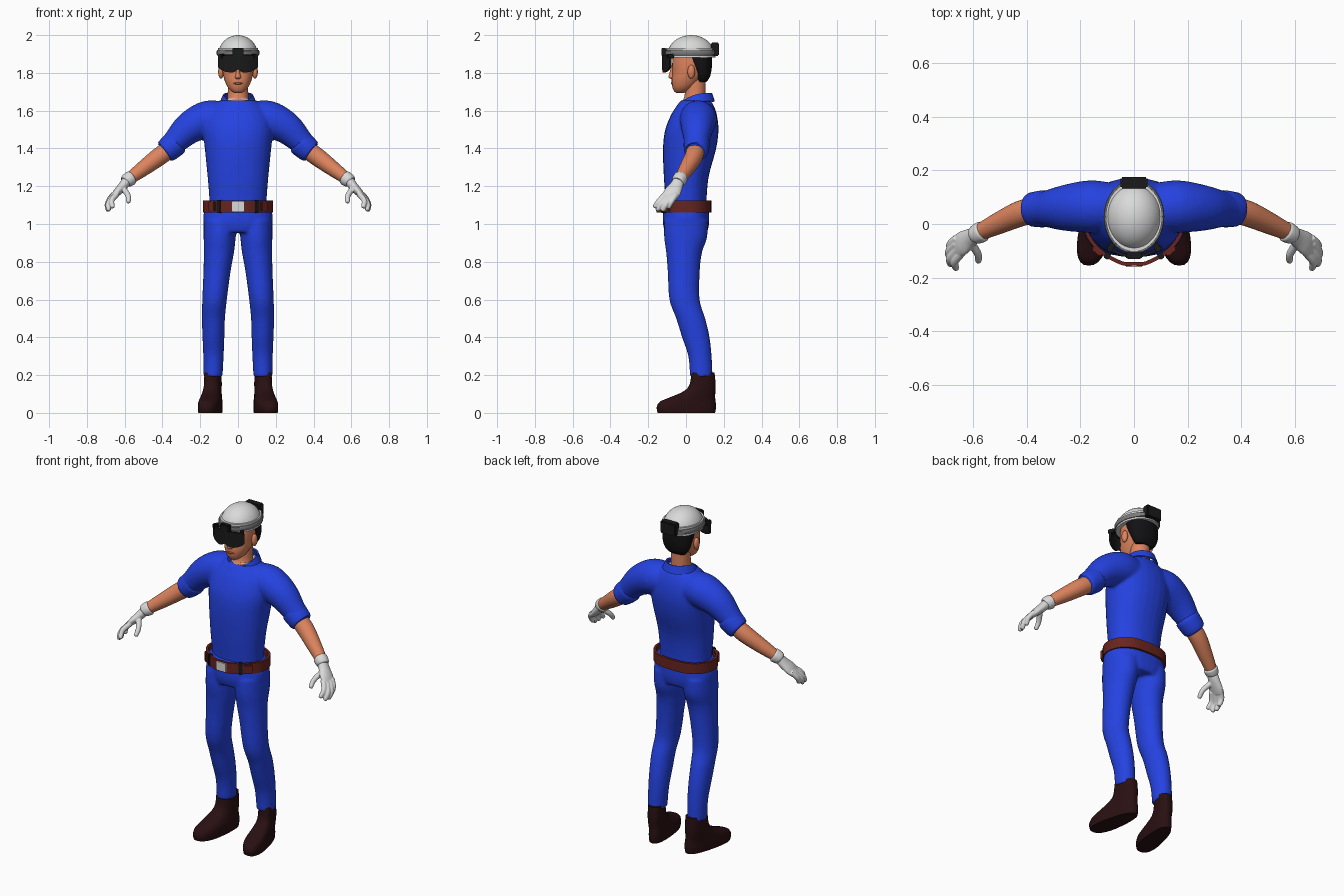
import bpy, bmesh, math
from mathutils import Vector, Matrix

if "Cube" in bpy.data.objects:
    bpy.data.objects.remove(bpy.data.objects["Cube"])


def colour(name, r, g, b):
    m = bpy.data.materials.new(name)
    m.diffuse_color = (r, g, b, 1)
    m.use_nodes = True
    m.node_tree.nodes["Principled BSDF"].inputs["Base Color"].default_value = m.diffuse_color
    return m


BLUE = colour("blue cloth", 0.018, 0.055, 0.75)
SKIN = colour("skin", 0.72, 0.23, 0.11)
WHITE = colour("white", 0.7, 0.7, 0.7)
BROWN = colour("belt leather", 0.14, 0.018, 0.013)
BOOT = colour("dark boot leather", 0.022, 0.005, 0.006)
BLACK = colour("black plastic", 0.01, 0.01, 0.01)
HAIR = colour("black hair", 0.006, 0.006, 0.007)
GREY = colour("grey band", 0.2, 0.2, 0.2)
LIP = colour("lips", 0.45, 0.12, 0.07)


def finish(name, bm, mat, voxel=None, solid=0.0, angle=40, smooth_steps=3):
    """Turn a bmesh into a shaded object, with optional remesh or thickness."""
    bmesh.ops.recalc_face_normals(bm, faces=bm.faces[:])
    me = bpy.data.meshes.new(name)
    bm.to_mesh(me)
    bm.free()
    ob = bpy.data.objects.new(name, me)
    bpy.context.collection.objects.link(ob)
    if voxel:
        r = ob.modifiers.new("union", 'REMESH')
        r.mode, r.voxel_size = 'VOXEL', voxel
        s = ob.modifiers.new("soften", 'SMOOTH')
        s.factor, s.iterations = 0.5, smooth_steps
    if solid:
        s = ob.modifiers.new("thickness", 'SOLIDIFY')
        s.thickness, s.offset = solid, 0
    if ob.modifiers:
        dg = bpy.context.evaluated_depsgraph_get()
        new = bpy.data.meshes.new_from_object(ob.evaluated_get(dg))
        ob.modifiers.clear()
        ob.data = new
        new.name = name
    me = ob.data
    me.materials.clear()
    me.materials.append(mat)
    for p in me.polygons:
        p.use_smooth = True
        p.material_index = 0
    me.set_sharp_from_angle(angle=math.radians(angle))
    return ob


def spline(rows, steps):
    """Catmull-Rom interpolation of the cross-section rows."""
    out, n = [], len(rows)
    for i in range(n - 1):
        a, b, c, d = rows[max(i - 1, 0)], rows[i], rows[i + 1], rows[min(i + 2, n - 1)]
        for k in range(steps):
            t = k / steps
            out.append([0.5 * (2 * q + (r - p) * t + (2 * p - 5 * q + 4 * r - s) * t * t
                        + (3 * q - p - 3 * r + s) * t ** 3) for p, q, r, s in zip(a, b, c, d)])
    return out + [list(rows[-1])]


def tube(bm, rows, along=False, sym=False, p=2.0, n=28, steps=4):
    """Loft ellipses (x, y, z, rx, ry); level rings, or square to the path."""
    rows = spline(rows, steps)
    pts = [Vector(r[:3]) for r in rows]
    for sx in ((1, -1) if sym else (1,)):
        rings = []
        for i, r in enumerate(rows):
            u, v = Vector((1, 0, 0)), Vector((0, 1, 0))
            if along:
                t = (pts[min(i + 1, len(pts) - 1)] - pts[max(i - 1, 0)]).normalized()
                u = (v - t * t.dot(v)).normalized()
                v = t.cross(u)
            ring = []
            for k in range(n):
                a = 2 * math.pi * k / n
                c, s = math.cos(a), math.sin(a)
                co = (pts[i] + u * r[3] * math.copysign(abs(c) ** (2 / p), c)
                      + v * r[4] * math.copysign(abs(s) ** (2 / p), s))
                ring.append(bm.verts.new((co.x * sx, co.y, co.z)))
            rings.append(ring)
        for a, b in zip(rings, rings[1:]):
            for k in range(n):
                bm.faces.new((a[k], a[(k + 1) % n], b[(k + 1) % n], b[k]))
        bm.faces.new(rings[0])
        bm.faces.new(rings[-1])


def part(name, mat, *tubes, **kw):
    bm = bmesh.new()
    for rows, opts in tubes:
        tube(bm, rows, **opts)
    return finish(name, bm, mat, **kw)


def fb(*rows):
    """Rows given as (z, front y, back y, half width)."""
    return [(0, (f + b) / 2, z, w, (b - f) / 2) for z, f, b, w in rows]


def rnd(*rows):
    return [(x, y, z, r, r) for x, y, z, r in rows]


def box(name, mat, loc, size, rot=0, bevel=0.005, sym=False):
    bm = bmesh.new()
    for s in ((1, -1) if sym else (1,)):
        m = (Matrix.Translation((loc[0] * s, loc[1], loc[2])) @ Matrix.Rotation(rot * s, 4, 'Z')
             @ Matrix.Diagonal((*size, 1)))
        bmesh.ops.create_cube(bm, size=1, matrix=m)
    bmesh.ops.bevel(bm, geom=bm.edges[:], offset=bevel, segments=2, affect='EDGES')
    return finish(name, bm, mat)


def ball(name, mat, loc, size, sym=False, cut=None):
    bm = bmesh.new()
    for s in ((1, -1) if sym else (1,)):
        bmesh.ops.create_uvsphere(bm, u_segments=32, v_segments=20, radius=1, matrix=Matrix.Translation(
            (loc[0] * s, loc[1], loc[2])) @ Matrix.Diagonal((*size, 1)))
    if cut:
        bmesh.ops.bisect_plane(bm, geom=bm.verts[:] + bm.edges[:] + bm.faces[:], plane_co=(0, 0, cut),
                               plane_no=(0, 0, 1), clear_inner=True)
    return finish(name, bm, mat)


def ribbon(name, mat, bottom, top, closed, solid):
    """Band between two matching point rows."""
    bm = bmesh.new()
    a = [bm.verts.new(p) for p in bottom]
    b = [bm.verts.new(p) for p in top]
    n = len(a)
    for i in range(n if closed else n - 1):
        j = (i + 1) % n
        bm.faces.new((a[i], a[j], b[j], b[i]))
    return finish(name, bm, mat, solid=solid)


ARM = dict(along=True, sym=True)
SYM = dict(sym=True)

# shirt: torso and both sleeves merged
part("shirt", BLUE,
     (fb((1.08, -.105, .11, .15), (1.15, -.11, .11, .153), (1.26, -.118, .122, .162),
         (1.40, -.122, .160, .176), (1.50, -.110, .172, .185), (1.58, -.078, .163, .165),
         (1.63, -.046, .145, .125), (1.655, -.028, .128, .092)), dict(p=2.2)),
     (rnd((.07, .06, 1.555, .09), (.16, .065, 1.555, .098), (.255, .06, 1.51, .086),
          (.33, .056, 1.44, .067), (.385, .053, 1.385, .056)), ARM), voxel=.009)
part("sleeve_cuffs", BLUE, (rnd((.322, .057, 1.437, .060), (.333, .057, 1.427, .069),
                                (.378, .054, 1.388, .064), (.388, .053, 1.380, .054)), ARM))

# collar with an open front, undershirt inside it
low, high = [], []
for i in range(33):
    a = math.radians(14 + 332 * i / 32)
    f = (1 + math.cos(a)) / 2
    z = 1.693 - .055 * f ** 2.5
    high.append((.073 * math.sin(a), .052 - .082 * math.cos(a), z))
    low.append((.092 * math.sin(a), .052 - .096 * math.cos(a), z - .045 + .015 * f))
ribbon("collar", BLUE, low, high, False, .009)
part("undershirt", WHITE, (fb((1.62, -.025, .12, .066), (1.664, -.012, .115, .064)), {}))

# trousers: hips and legs merged
part("trousers", BLUE,
     (fb((1.115, -.112, .112, .16), (1.06, -.122, .122, .181), (1.0, -.122, .122, .181),
         (.955, -.11, .112, .15)), dict(p=2.3)),
     ([(.092, 0, 1.02, .09, .115), (.097, -.002, .93, .085, .114), (.101, -.01, .85, .080, .095),
       (.111, -.012, .75, .072, .085), (.124, -.008, .60, .065, .080), (.130, .025, .50, .061, .077),
       (.130, .052, .40, .058, .073), (.130, .074, .30, .054, .062), (.132, .081, .19, .050, .060)],
      SYM), voxel=.009)

# boots: lofted upright, then toes turned out and widened
boots = part("boots", BOOT, ([(.128, .002, 0, .050, .152), (.128, .002, .03, .052, .157),
                              (.128, .010, .06, .051, .147), (.130, .038, .085, .048, .116),
                              (.132, .072, .115, .045, .084), (.132, .088, .15, .044, .069),
                              (.132, .090, .215, .043, .061)], dict(sym=True, p=2.4)))
for v in boots.data.vertices:
    s = 1 if v.co.x > 0 else -1
    d = .09 - v.co.y
    v.co.x = s * (.13 + (abs(v.co.x) - .13) * (1 + max(d, 0) * 1.2) + d * .17)
    v.co.z = max(v.co.z, 0)

# belt ring, buckle and loops
half = spline([(0, -.148), (.045, -.146), (.12, -.105), (.170, -.045), (.178, .02),
               (.150, .08), (.09, .118), (0, .127)], 4)
loop = half + [(-x, y) for x, y in half[-2:0:-1]]
ribbon("belt", BROWN, [(x, y, 1.062) for x, y in loop], [(x, y, 1.124) for x, y in loop], True, .014)
box("belt_buckle", WHITE, (0, -.153, 1.093), (.064, .014, .054), bevel=.003)
box("belt_loops", BLACK, (.10, -.119, 1.093), (.022, .024, .07), math.radians(30), .003, True)
box("belt_pouches", BROWN, (.135, -.098, 1.093), (.045, .026, .056), math.radians(42), .005, True)

# forearms and gloves
part("forearms", SKIN, (rnd((.35, .055, 1.405, .048), (.42, .04, 1.355, .048), (.50, .005, 1.295, .041),
                            (.585, -.035, 1.232, .030)), ARM))
part("glove_cuffs", WHITE, (rnd((.562, -.026, 1.247, .033), (.568, -.029, 1.243, .039),
                                (.590, -.04, 1.228, .036), (.597, -.044, 1.222, .029)), ARM))
fingers = [((.640, -.105, 1.16), (.668, -.140, 1.125), (.664, -.165, 1.092)),
           ((.655, -.092, 1.15), (.686, -.128, 1.110), (.684, -.150, 1.076)),
           ((.662, -.073, 1.15), (.691, -.103, 1.108), (.688, -.122, 1.074)),
           ((.660, -.053, 1.155), (.686, -.076, 1.120), (.684, -.093, 1.088)),
           ((.605, -.075, 1.185), (.582, -.112, 1.150), (.580, -.138, 1.118))]
hand = [([(.585, -.038, 1.232, .029, .027), (.610, -.052, 1.200, .036, .025),
          (.640, -.072, 1.168, .045, .021), (.660, -.086, 1.145, .040, .015)], ARM)]
for a, b, c in fingers:
    tip = Vector(c) + (Vector(c) - Vector(b)) * .18
    hand.append((rnd((*a, .016), (*b, .0145), (*c, .012), (*tip, .005)), dict(along=True, sym=True, n=12)))
part("gloves", WHITE, *hand, voxel=.004, smooth_steps=2)

# neck, head and face
part("neck", SKIN, ([(0, .03, 1.60, .058, .068), (0, .034, 1.64, .060, .068), (0, .048, 1.675, .055, .056),
                     (0, .05, 1.78, .053, .054)], {}))
part("head", SKIN, (fb((1.694, -.050, -.012, .018), (1.702, -.062, .010, .034), (1.725, -.072, .045, .055),
                       (1.76, -.076, .080, .071), (1.80, -.072, .112, .081), (1.85, -.073, .125, .085),
                       (1.92, -.065, .125, .083)), dict(p=2.15)))
part("nose", SKIN, ([(0, -.072, 1.768, .010, .008), (0, -.078, 1.778, .016, .015),
                     (0, -.074, 1.80, .010, .013), (0, -.070, 1.84, .007, .007)], dict(n=16)))
ball("lips", LIP, (0, -.072, 1.744), (.024, .008, .006))
ball("ears", SKIN, (.090, .028, 1.806), (.015, .020, .036), True)
part("hair", HAIR, (fb((1.752, .062, .108, .055), (1.775, .050, .125, .073), (1.81, .034, .134, .086),
                       (1.85, .008, .138, .091), (1.90, -.02, .138, .092)), dict(p=2.2)))

# helmet shell and head band
ball("helmet_shell", WHITE, (0, .027, 1.895), (.105, .125, .105), cut=1.9)
BAND = dict(steps=1, n=40)
part("helmet_rim", WHITE, (fb((1.882, -.103, .157, .107), (1.932, -.103, .157, .105)), BAND))
part("helmet_band", GREY, (fb((1.893, -.108, .162, .110), (1.897, -.112, .166, .113),
                              (1.916, -.112, .166, .113), (1.920, -.108, .162, .110)), BAND))

# headset: curved visor, camera block, rear battery
xs = [-.102 + .204 * i / 24 for i in range(25)]
edge = lambda x: (abs(x) / .102) ** 4
top = [(x, -.120 + 3.6 * x * x, 1.896 - .014 * edge(x)) for x in xs]
bottom = [(x, -.120 + 3.6 * x * x, 1.802 + .028 * edge(x) + .016 * math.exp(-(x / .016) ** 2)) for x in xs]
ribbon("visor", BLACK, bottom, top, False, .012)
box("headset_camera", BLACK, (0, -.117, 1.910), (.06, .028, .046))
box("headset_side_mounts", BLACK, (.085, -.085, 1.888), (.022, .04, .026), math.radians(30), .004, True)
box("rear_battery", BLACK, (0, .154, 1.925), (.10, .042, .072))
